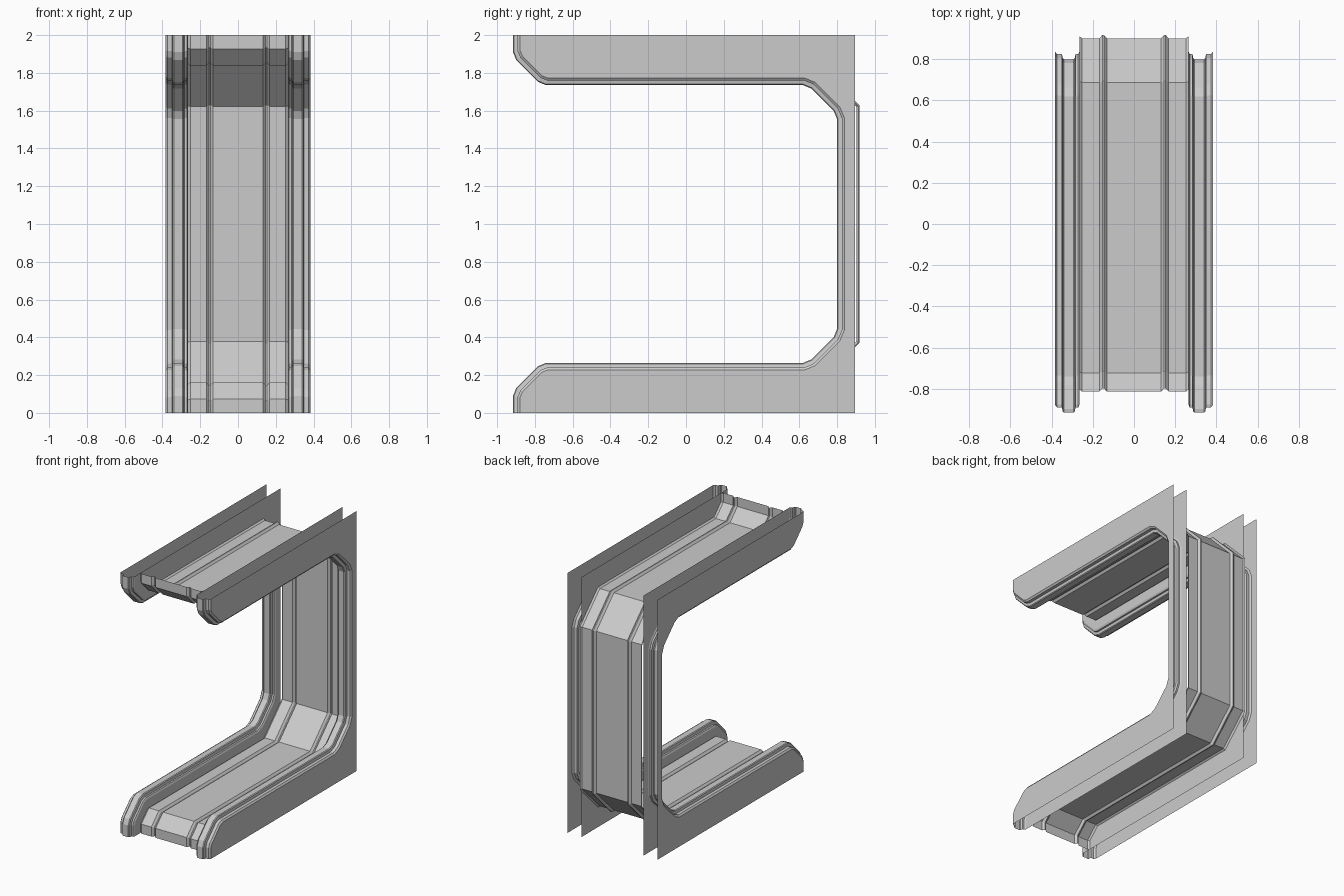
import bpy, bmesh
from mathutils import Vector

if "Cube" in bpy.data.objects:
    bpy.data.objects.remove(bpy.data.objects["Cube"])

grey = bpy.data.materials.new("panel_grey")
grey.diffuse_color = (0.6, 0.6, 0.6, 1)
grey.use_nodes = True
grey.node_tree.nodes["Principled BSDF"].inputs["Base Color"].default_value = grey.diffuse_color

# Side path (y, z): front lip, floor, back wall, ceiling, upper lip
half = [(-0.916, 0), (-0.916, 0.115), (-0.766, 0.265), (0.645, 0.265), (0.80, 0.42)]
path = [Vector(p) for p in half + [(y, 2 - z) for y, z in reversed(half)]]


def soften(pts, r):
    """Replace every corner by two points."""
    out = [pts[0]]
    for a, b, c in zip(pts, pts[1:], pts[2:]):
        out += [b + (a - b).normalized() * r, b + (c - b).normalized() * r]
    return out + [pts[-1]]


def offset(pts, d):
    """Mitred offset away from the corridor interior."""
    dirs = [(b - a).normalized() for a, b in zip(pts, pts[1:])]
    nor = [Vector((t.y, -t.x)) for t in dirs]
    out = []
    for i, p in enumerate(pts):
        n0, n1 = nor[max(i - 1, 0)], nor[min(i, len(nor) - 1)]
        m = n0 + n1
        out.append(p + m * (2 * d / m.length_squared))
    return out


def finish(bm, name):
    me = bpy.data.meshes.new(name)
    bm.to_mesh(me)
    bm.free()
    me.materials.append(grey)
    bpy.context.collection.objects.link(bpy.data.objects.new(name, me))


def sweep(name, profile, pts):
    """Sweep an (x, depth) profile along the side path."""
    bm = bmesh.new()
    rows = [[bm.verts.new((x, p.x, p.y)) for p in offset(pts, d)] for x, d in profile]
    for r, s in zip(rows, rows[1:]):
        for j in range(len(pts) - 1):
            bm.faces.new((r[j], s[j], s[j + 1], r[j + 1]))
    finish(bm, name)


def sheet(name, x, d, pts, facing):
    """Flat C-shaped side sheet from the rail out to the module boundary."""
    loop = [tuple(p) for p in offset(pts, d)] + [(0.895, 2), (0.895, 0)]
    if facing > 0:
        loop.reverse()
    bm = bmesh.new()
    bm.faces.new([bm.verts.new((x, y, z)) for y, z in loop])
    finish(bm, name)


# Recessed centre panel with two shallow grooves
groove = [(0.132, 0.102), (0.146, 0.118), (0.154, 0.118), (0.168, 0.102), (0.252, 0.102), (0.265, 0.112)]
sweep("centre_panel", [(-x, d) for x, d in reversed(groove)] + groove, path)

# Stepped rails and their side sheets
rail = [(0.265, 0.038), (0.271, 0.025), (0.284, 0.025), (0.288, 0.005), (0.294, 0), (0.340, 0),
        (0.346, 0.005), (0.350, 0.025), (0.374, 0.025), (0.384, 0.038)]
soft = soften(path, 0.025)
for side, s in (("right", 1), ("left", -1)):
    sweep(side + "_rail", sorted((s * x, d) for x, d in rail), soft)
    sheet(side + "_outer_sheet", s * 0.384, 0.038, soft, s)
    sheet(side + "_inner_sheet", s * 0.265, 0.038, soft, -s)
